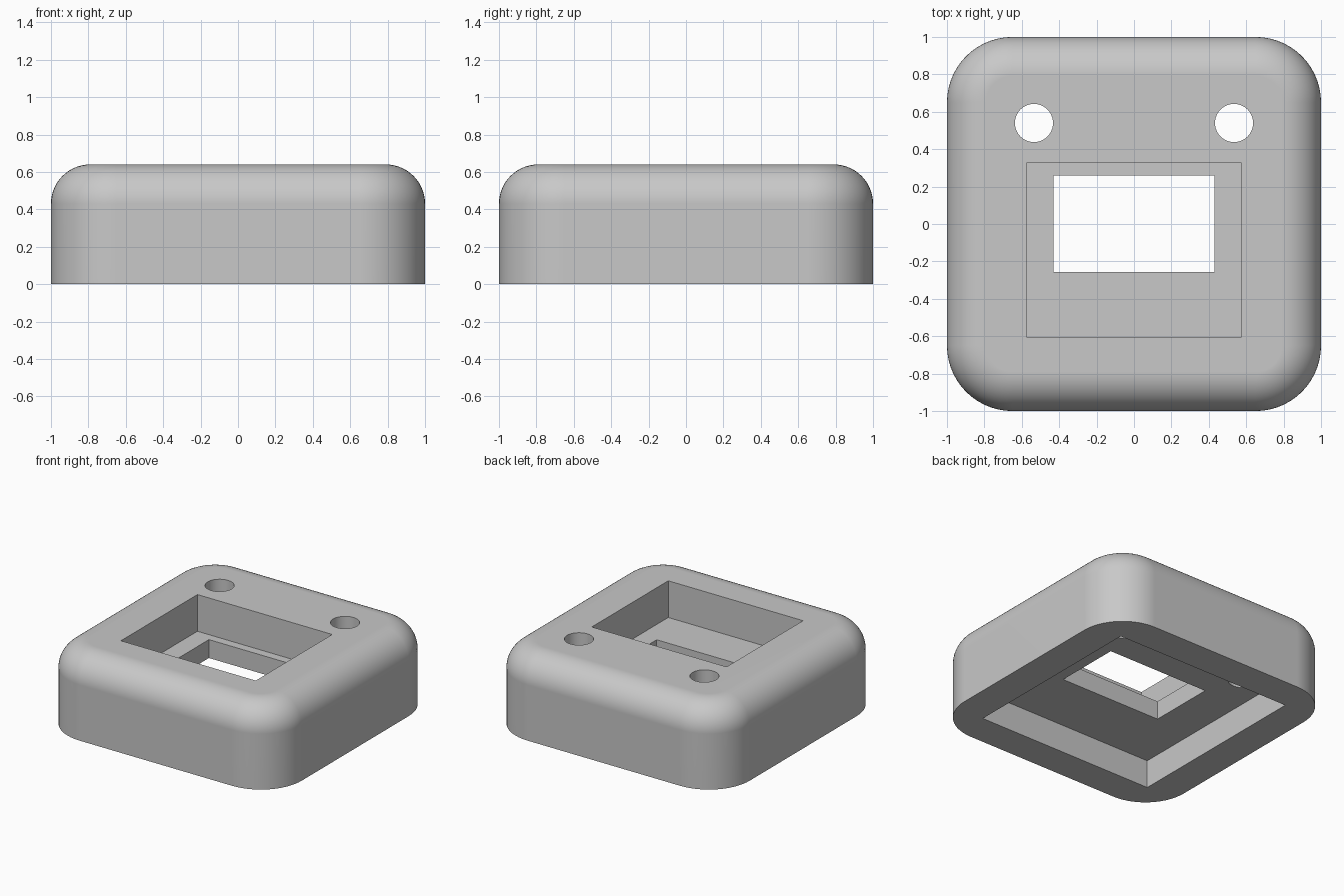
import bpy, bmesh
from math import sin, cos, pi

HEIGHT = 0.64
CORNER = 0.35      # plan corner radius
FILLET = 0.21      # top edge radius
SEGS = 14

cube = bpy.data.objects.get("Cube")
if cube:
    bpy.data.objects.remove(cube, do_unlink=True)

grey = bpy.data.materials.new("plain_grey")
grey.use_nodes = True
colour = (0.58, 0.58, 0.58, 1)
grey.diffuse_color = colour
grey.node_tree.nodes["Principled BSDF"].inputs["Base Color"].default_value = colour


def make_object(name, bm):
    bmesh.ops.recalc_face_normals(bm, faces=bm.faces)
    mesh = bpy.data.meshes.new(name)
    bm.to_mesh(mesh)
    bm.free()
    mesh.materials.append(grey)
    obj = bpy.data.objects.new(name, mesh)
    bpy.context.collection.objects.link(obj)
    return obj


def rounded_square(bm, inset, z):
    """Ring of vertices around a square with rounded corners."""
    radius, centre = CORNER - inset, 1 - CORNER
    ring = []
    for quarter, (sx, sy) in enumerate([(1, 1), (-1, 1), (-1, -1), (1, -1)]):
        for i in range(SEGS + 1):
            a = (quarter + i / SEGS) * pi / 2
            ring.append(bm.verts.new((sx * centre + radius * cos(a),
                                      sy * centre + radius * sin(a), z)))
    return ring


def box_cutter(name, x, y0, y1, z0, z1):
    bm = bmesh.new()
    bmesh.ops.create_cube(bm, size=1)
    for v in bm.verts:
        v.co = (x if v.co.x > 0 else -x,
                y1 if v.co.y > 0 else y0,
                z1 if v.co.z > 0 else z0)
    return make_object(name, bm)


def hole_cutter(name, x, y, radius):
    bm = bmesh.new()
    bmesh.ops.create_cone(bm, cap_ends=True, segments=48,
                          radius1=radius, radius2=radius, depth=2)
    bmesh.ops.translate(bm, verts=bm.verts, vec=(x, y, 0.5))
    return make_object(name, bm)


# Housing: straight walls, then a rounded top edge
bm = bmesh.new()
rings = [rounded_square(bm, 0, 0)]
for i in range(SEGS + 1):
    a = i / SEGS * pi / 2
    rings.append(rounded_square(bm, FILLET * (1 - cos(a)),
                                HEIGHT - FILLET + FILLET * sin(a)))
for low, high in zip(rings, rings[1:]):
    for i in range(len(low)):
        j = (i + 1) % len(low)
        bm.faces.new((low[i], low[j], high[j], high[i]))
bm.faces.new(rings[0])
bm.faces.new(rings[-1])
housing = make_object("housing", bm)

# Recesses above and below, the window between them, and two round holes
cutters = [
    box_cutter("top_recess_cutter", 0.575, -0.605, 0.327, 0.357, 1),
    box_cutter("bottom_recess_cutter", 0.75, -0.75, 0.75, -0.5, 0.215),
    box_cutter("window_cutter", 0.43, -0.257, 0.26, -1, 1.5),
]
for side, x in (("left", 0.535), ("right", -0.535)):
    cutters.append(hole_cutter(side + "_hole_cutter", x, 0.54, 0.102))

bpy.ops.object.select_all(action='DESELECT')
housing.select_set(True)
bpy.context.view_layer.objects.active = housing
for cutter in cutters:
    cut = housing.modifiers.new(cutter.name, 'BOOLEAN')
    cut.operation = 'DIFFERENCE'
    cut.solver = 'EXACT'
    cut.object = cutter
    bpy.ops.object.modifier_apply(modifier=cut.name)
    bpy.data.objects.remove(cutter, do_unlink=True)

# Smooth rounding with crisp recess edges and flat top
bpy.ops.object.shade_smooth_by_angle(angle=pi / 6)
weighted = housing.modifiers.new("flat_top", 'WEIGHTED_NORMAL')
weighted.keep_sharp = True
bpy.ops.object.modifier_apply(modifier=weighted.name)
